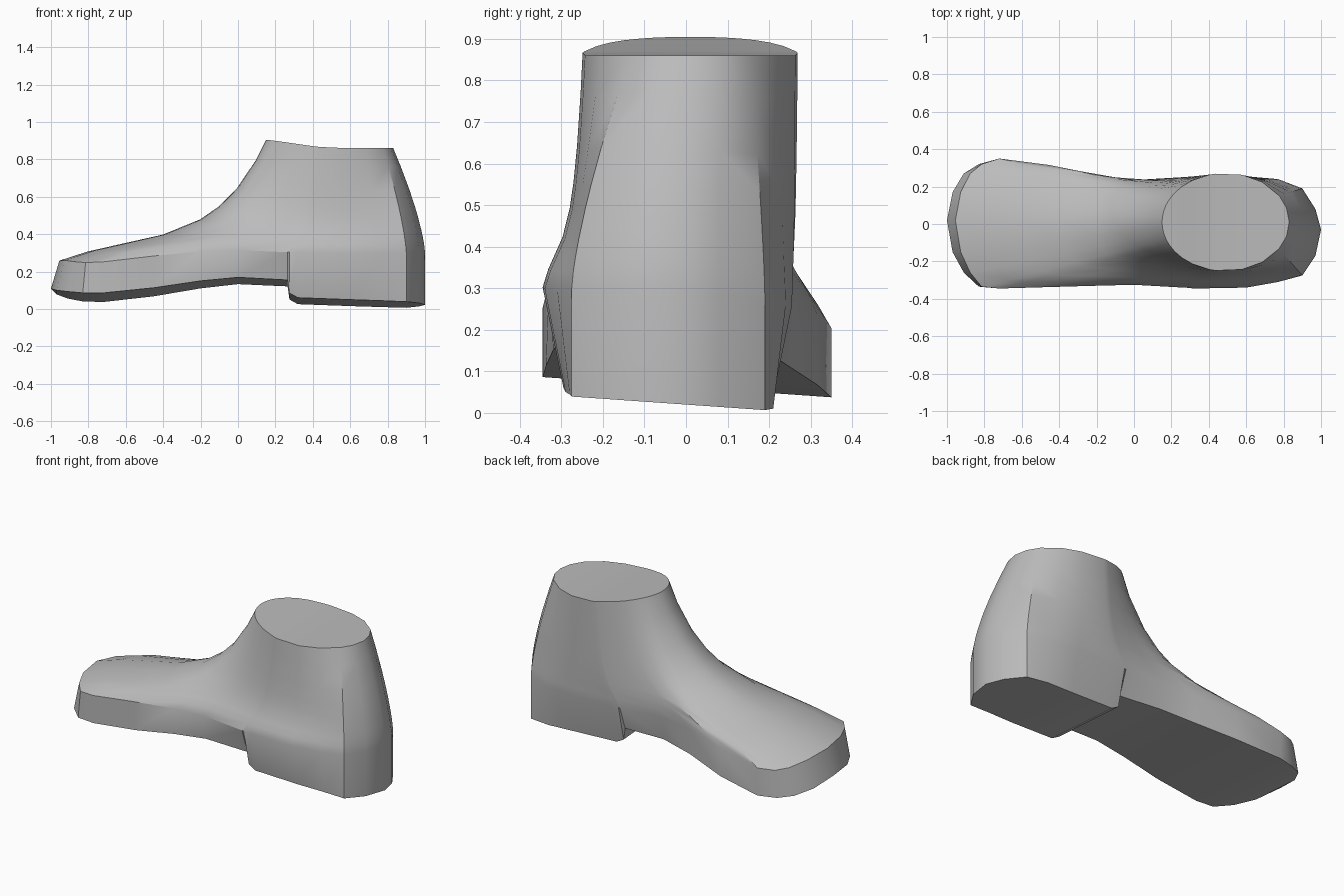
import bpy
import bmesh
import math

old_cube = bpy.data.objects.get("Cube")
if old_cube:
    bpy.data.objects.remove(old_cube, do_unlink=True)

# Plain grey used for the whole shoe
grey = bpy.data.materials.new("plain_grey")
grey.use_nodes = True
grey_value = (0.5, 0.5, 0.5, 1)
grey.diffuse_color = grey_value
grey.node_tree.nodes["Principled BSDF"].inputs["Base Color"].default_value = grey_value

# Stations from toe to heel:
# sole x, right y, left y, sole inset, sole z, welt z, collar angle
stations = [
    (-1, .02, .02, 0, .11, .26, 0),
    (-.97, -.15, .17, 0, .09, .25, 6),
    (-.91, -.26, .27, 0, .075, .235, 13),
    (-.83, -.335, .32, 0, .063, .225, 20),
    (-.72, -.345, .35, 0, .062, .228, 27),
    (-.45, -.337, .315, 0, .09, .26, 37),
    (-.2, -.33, .26, .01, .128, .285, 47),
    (0, -.325, .235, .02, .148, .292, 59),
    (.265, -.34, .25, .05, .135, .28, 75),
    (.275, -.34, .25, .05, .065, .28, 77),
    (.32, -.345, .25, .05, .04, .278, 81),
    (.6, -.34, .255, .05, .03, .275, 105),
    (.77, -.31, .24, .03, .025, .275, 125),
    (.9, -.275, .19, 0, .02, .28, 147),
    (.97, -.17, .08, 0, .02, .29, 163),
    (1, -.03, -.03, 0, .02, .3, 180),
]
# Instep sweep: share of the way in, share of the way up
instep = [(0, 0), (.14, .077), (.32, .146), (.5, .215), (.68, .34),
          (.77, .446), (.86, .6), (.95, .83), (1, 1)]
tilt = -.07


def smoothstep(low, high, value):
    t = min(max((value - low) / (high - low), 0), 1)
    return t * t * (3 - 2 * t)


def mix(a, b, t):
    return a + (b - a) * t


def sole_point(station, side):
    x, right, left, inset, z, _, _ = station
    y = right + inset if side < 0 else left - inset
    return x, y, z + tilt * y


def welt_point(station, side):
    x, right, left, _, _, z, _ = station
    y = right if side < 0 else left
    pull = .045 * (1 - smoothstep(-1, -.72, x))
    return x + pull, y, z + tilt * y


def collar_point(station, side):
    angle = math.radians(station[-1])
    x = .49 - .34 * math.cos(angle)
    y = .01 + side * .262 * math.sin(angle)
    return x, y, .86 + .05 * (1 - smoothstep(.05, .55, x))


def upper_point(station, side, sweep, rise):
    # Concave at the instep and sides, convex behind the ankle
    back = smoothstep(105, 150, station[-1])
    inward = mix(sweep, rise ** 1.4, back)
    a, b = welt_point(station, side), collar_point(station, side)
    return mix(a[0], b[0], inward), mix(a[1], b[1], inward), mix(a[2], b[2], rise)


bm = bmesh.new()


def add_ring(point_at):
    return [[bm.verts.new(point_at(s, side)) for s in stations] for side in (-1, 1)]


# Sole edge, then the rings of the upper from welt to collar
rings = [add_ring(sole_point)]
for sweep, rise in instep:
    rings.append(add_ring(lambda s, side: upper_point(s, side, sweep, rise)))


def bridge(row_a, row_b):
    for i in range(len(row_a) - 1):
        bm.faces.new((row_a[i], row_a[i + 1], row_b[i + 1], row_b[i]))


# Both flanks, the underside and the closed collar
for lower, upper in zip(rings, rings[1:]):
    for side in range(2):
        bridge(lower[side], upper[side])
for cap in (rings[0], rings[-1]):
    bridge(cap[0], cap[1])

bmesh.ops.remove_doubles(bm, verts=bm.verts, dist=.0005)
bmesh.ops.recalc_face_normals(bm, faces=bm.faces)
mesh = bpy.data.meshes.new("shoe_body")
bm.to_mesh(mesh)
bm.free()
mesh.materials.append(grey)

shoe = bpy.data.objects.new("shoe_body", mesh)
bpy.context.collection.objects.link(shoe)
bpy.context.view_layer.objects.active = shoe
shoe.select_set(True)
bpy.ops.object.shade_smooth_by_angle(angle=math.radians(32))
